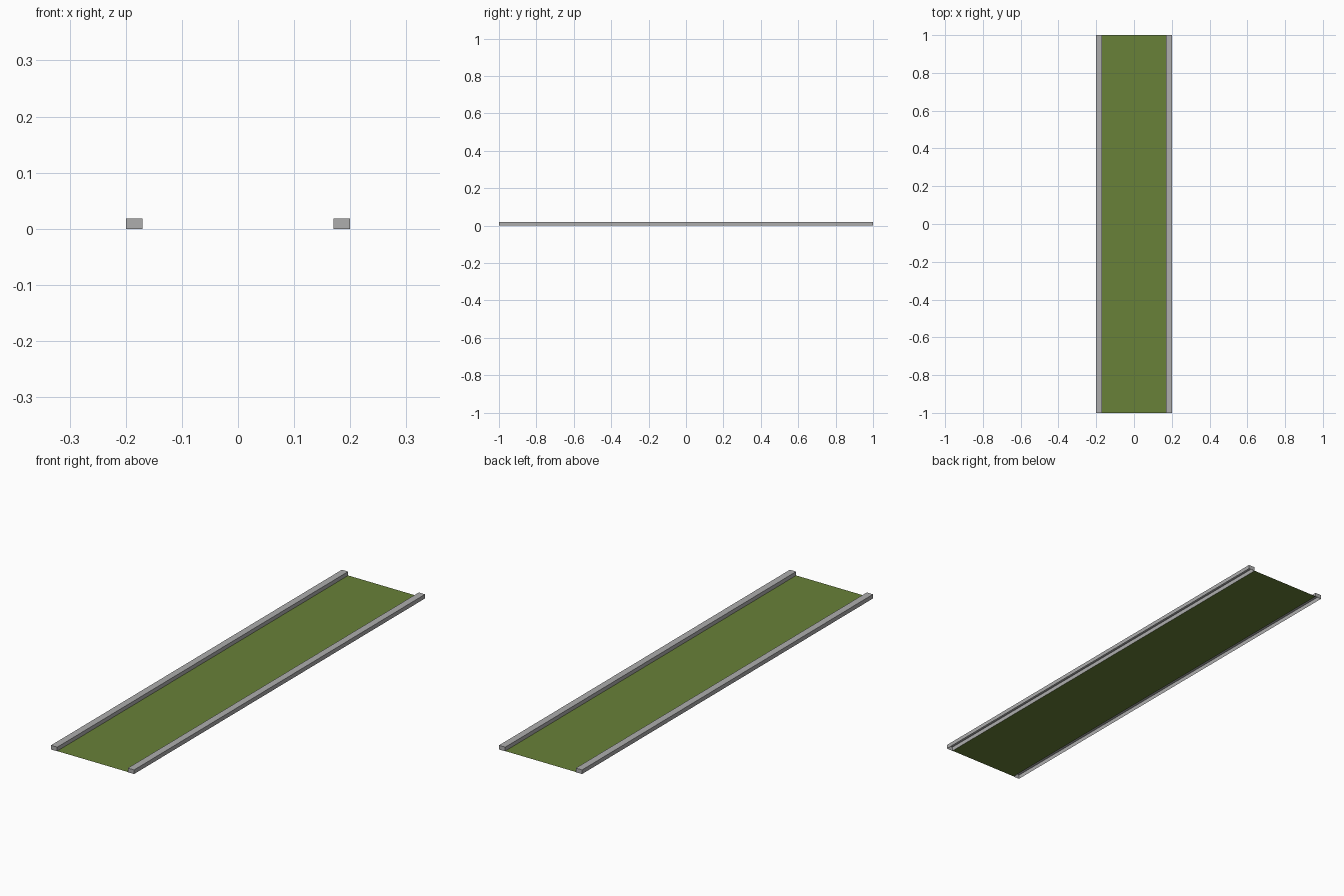
import bpy, bmesh

if "Cube" in bpy.data.objects:
    bpy.data.objects.remove(bpy.data.objects["Cube"])

def material(name, col):
    m = bpy.data.materials.new(name)
    m.diffuse_color = (*col, 1)
    m.use_nodes = True
    m.node_tree.nodes["Principled BSDF"].inputs["Base Color"].default_value = m.diffuse_color
    return m

grey = material("rail grey", (0.42, 0.42, 0.42))
green = material("grass green", (0.14, 0.22, 0.04))

def add_object(name, bm, mat):
    me = bpy.data.meshes.new(name)
    bm.to_mesh(me)
    bm.free()
    me.materials.append(mat)
    ob = bpy.data.objects.new(name, me)
    bpy.context.collection.objects.link(ob)
    return ob

# Flat green strip between the rails
bm = bmesh.new()
bm.faces.new([bm.verts.new((x, y, 0.001)) for x, y in
              ((-0.17, -1), (0.17, -1), (0.17, 1), (-0.17, 1))])
add_object("green_strip", bm, green)

# Side rails: boxes left open underneath
for side, name in ((-1, "left_rail"), (1, "right_rail")):
    bm = bmesh.new()
    bmesh.ops.create_cube(bm, size=1)
    for v in bm.verts:
        v.co = (side * 0.185 + v.co.x * 0.03, v.co.y * 2, (v.co.z + 0.5) * 0.018)
    bm.normal_update()
    bottom = [f for f in bm.faces if f.normal.z < -0.9]
    bmesh.ops.delete(bm, geom=bottom, context='FACES_ONLY')
    add_object(name, bm, grey)
